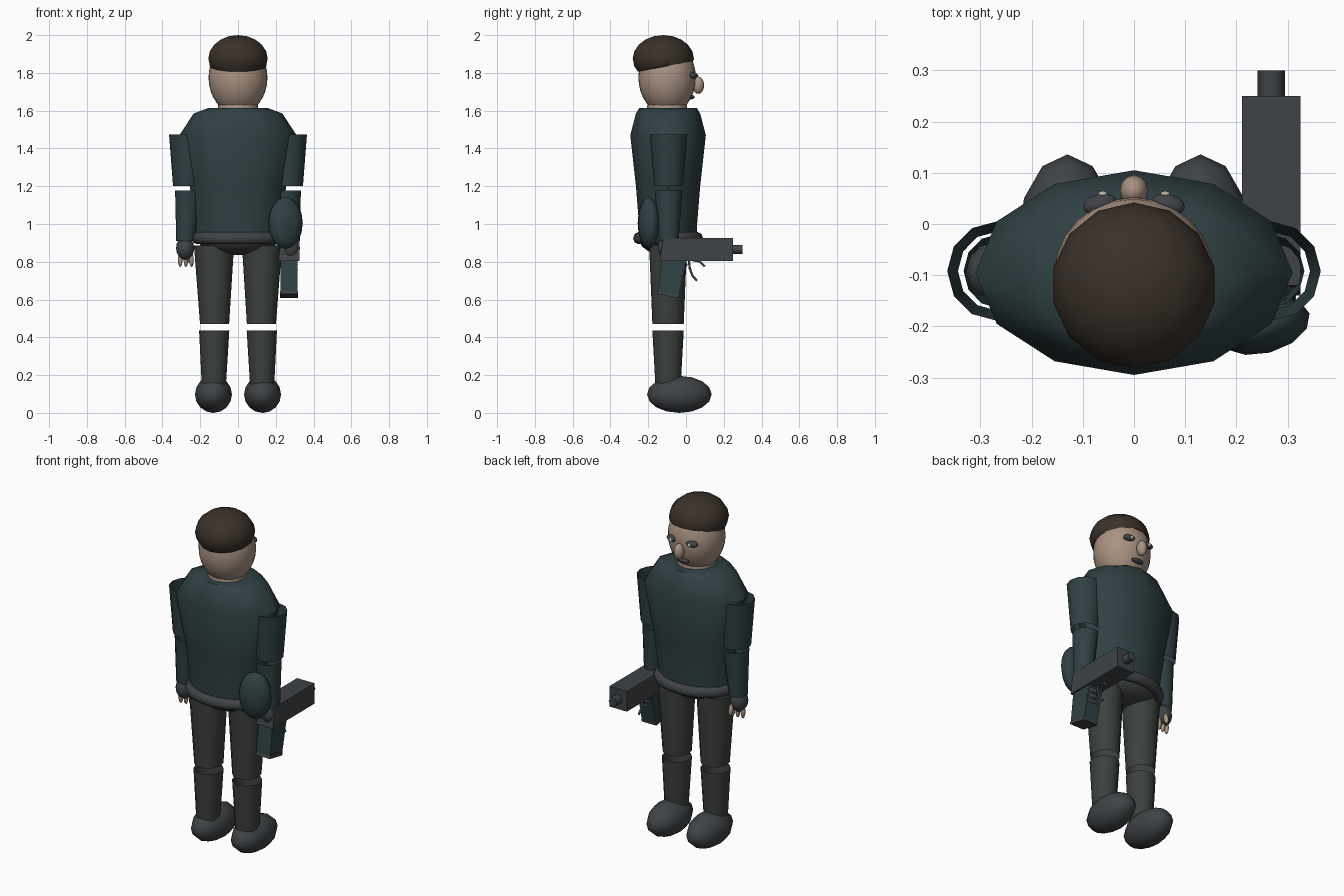
import bpy, bmesh
from math import sin, cos, pi, radians
from mathutils import Matrix, Vector, Euler

if "Cube" in bpy.data.objects:
    bpy.data.objects.remove(bpy.data.objects["Cube"])


def mat(name, rgb):
    m = bpy.data.materials.new(name)
    m.diffuse_color = (*rgb, 1)
    m.use_nodes = True
    m.node_tree.nodes["Principled BSDF"].inputs["Base Color"].default_value = m.diffuse_color
    return m


TEAL = mat("jacket_teal", (.028, .052, .057))
OLIVE = mat("trouser_olive", (.045, .052, .045))
DARK = mat("dark_grey", (.05, .056, .062))
SKIN = mat("skin", (.40, .29, .22))
HAIR = mat("hair_brown", (.042, .030, .022))
PALE = mat("eye_pale", (.45, .45, .36))
CY = -.095  # body axis in y


def finish(name, bm, m, angle=40):
    bmesh.ops.recalc_face_normals(bm, faces=bm.faces)
    me = bpy.data.meshes.new(name)
    bm.to_mesh(me)
    bm.free()
    ob = bpy.data.objects.new(name, me)
    bpy.context.collection.objects.link(ob)
    me.materials.append(m)
    if angle:
        bpy.ops.object.select_all(action='DESELECT')
        ob.select_set(True)
        bpy.context.view_layer.objects.active = ob
        bpy.ops.object.shade_smooth_by_angle(angle=radians(angle))
    return ob


def ball(name, c, r, m, rot=(0, 0, 0), seg=12, rings=8, cut=None):
    bm = bmesh.new()
    bmesh.ops.create_uvsphere(bm, u_segments=seg, v_segments=rings, radius=1)
    bm.transform(Matrix.LocRotScale(Vector(c), Euler(rot), Vector(r)))
    if cut:
        bmesh.ops.bisect_plane(bm, geom=bm.verts[:] + bm.edges[:] + bm.faces[:],
                               plane_co=cut[0], plane_no=cut[1], clear_inner=True)
        bmesh.ops.holes_fill(bm, edges=[e for e in bm.edges if e.is_boundary])
    return finish(name, bm, m, 60)


def loft(name, rings, m, caps=False, n=12):
    """Stack of ellipses: (x, y, z, rx, ry)."""
    bm = bmesh.new()
    loops = [[bm.verts.new((x + rx * cos(2 * pi * i / n), y + ry * sin(2 * pi * i / n), z))
              for i in range(n)] for x, y, z, rx, ry in rings]
    for a, b in zip(loops, loops[1:]):
        for i in range(n):
            j = (i + 1) % n
            bm.faces.new((a[i], a[j], b[j], b[i]))
    if caps:
        bm.faces.new(loops[0])
        bm.faces.new(loops[-1])
    return finish(name, bm, m)


def prism(name, pts, x0, x1, m):
    """Side profile (y, z) pulled from x0 to x1."""
    bm = bmesh.new()
    f = bm.faces.new([bm.verts.new((x0, y, z)) for y, z in pts])
    g = bmesh.ops.extrude_face_region(bm, geom=[f])["geom"]
    bmesh.ops.translate(bm, vec=(x1 - x0, 0, 0),
                        verts=[v for v in g if isinstance(v, bmesh.types.BMVert)])
    return finish(name, bm, m, 0)


def rod(name, pts, r, m):
    c = bpy.data.curves.new(name, 'CURVE')
    c.dimensions = '3D'
    c.bevel_depth = r
    c.bevel_resolution = 1
    c.use_fill_caps = True
    s = c.splines.new('POLY')
    s.points.add(len(pts) - 1)
    for p, q in zip(s.points, pts):
        p.co = (*q, 1)
    c.materials.append(m)
    ob = bpy.data.objects.new(name, c)
    bpy.context.collection.objects.link(ob)


# Torso, neck, pelvis
loft("torso", [(0, CY, .925, .225, .152), (0, CY, 1.0, .228, .154), (0, CY, 1.2, .255, .17),
               (0, CY, 1.47, .31, .2), (0, CY, 1.585, .235, .17), (0, CY, 1.615, .155, .152)],
     TEAL, caps=True)
loft("neck", [(0, -.1, 1.58, .11, .11), (0, -.1, 1.68, .10, .10)], SKIN, caps=True)
ball("pelvis", (0, CY, .91), (.21, .15, .075), OLIVE)

# Belt: elliptical ring with a round section
bm = bmesh.new()
N, K = 24, 8
grid = [[bm.verts.new(((.218 + .028 * cos(b)) * cos(a),
                       CY + (.157 + .028 * cos(b)) * sin(a), .925 + .032 * sin(b)))
         for b in [2 * pi * k / K for k in range(K)]] for a in [2 * pi * i / N for i in range(N)]]
for i in range(N):
    for k in range(K):
        i2, k2 = (i + 1) % N, (k + 1) % K
        bm.faces.new((grid[i][k], grid[i2][k], grid[i2][k2], grid[i][k2]))
finish("belt", bm, DARK, 60)

# Arms, hands, legs, boots and eyes on both sides
for s, side in ((-1, "left"), (1, "right")):
    loft(side + "_upper_arm", [(s * .268, CY + .003, 1.2, .076, .077),
                               (s * .268, CY + .003, 1.475, .097, .097)], TEAL)
    loft(side + "_forearm", [(s * .277, CY + .003, .91, .05, .053),
                             (s * .262, CY + .003, 1.178, .071, .073)], TEAL)
    loft(side + "_thigh", [(s * .124, CY, .47, .077, .083), (s * .127, CY, .885, .106, .1)], OLIVE)
    loft(side + "_shin", [(s * .128, CY, .13, .063, .066), (s * .126, CY, .435, .08, .083)], OLIVE)
    ball(side + "_boot", (s * .13, -.035, .098), (.098, .171, .098), DARK)
    ball(side + "_glove", (s * .28, CY, .872), (.048, .055, .062), DARK)
    ball(side + "_eye_socket", (s * .066, .038, 1.787), (.034, .021, .018), DARK, (0, 0, -s * .2))
    ball(side + "_eye", (s * .061, .053, 1.785), (.012, .012, .011), PALE, seg=10, rings=6)

# Left hand fingers
for i in range(3):
    ball("left_finger", (-.306 + i * .03, CY + .005 * i, .81), (.012, .015, .038), SKIN, seg=8, rings=6)
ball("left_thumb", (-.262, -.045, .83), (.013, .015, .035), SKIN, (.2, 0, 0), seg=8, rings=6)

# Right hand fingers wrapped round the grip
for i in range(3):
    ball("right_finger", (.27, -.01 - .008 * i, .785 - .03 * i), (.047, .018, .015), DARK, seg=8, rings=6)

# Head
ball("head", (0, -.1, 1.775), (.156, .152, .195), SKIN, seg=24, rings=16)
ball("hair", (0, -.12, 1.875), (.161, .162, .125), HAIR, seg=14, rings=10,
     cut=((0, -.12, 1.832), (0, -.19, 1)))
ball("nose", (0, .065, 1.735), (.028, .031, .046), SKIN)
ball("mouth", (0, .026, 1.672), (.04, .02, .012), DARK)

# Hip pouch
ball("hip_pouch", (.252, -.198, 1.005), (.094, .055, .137), TEAL, (0, 0, .25))

# Pistol
prism("pistol_body", [(-.14, .805), (.25, .805), (.25, .925), (-.12, .925)], .211, .325, DARK)
prism("pistol_grip", [(-.13, .81), (.005, .81), (-.037, .625), (-.15, .645)], .225, .315, TEAL)
prism("grip_base", [(-.15, .645), (-.037, .625), (-.041, .608), (-.155, .63)], .223, .317, DARK)
rod("muzzle", [(.268, .22, .865), (.268, .3, .865)], .027, DARK)
rod("trigger", [(.268, .015, .81), (.268, .02, .765), (.268, .035, .725), (.268, .058, .7)], .007, DARK)
rod("trigger_guard", [(.268, .03, .81), (.268, .075, .80), (.268, .1, .775)], .007, DARK)
